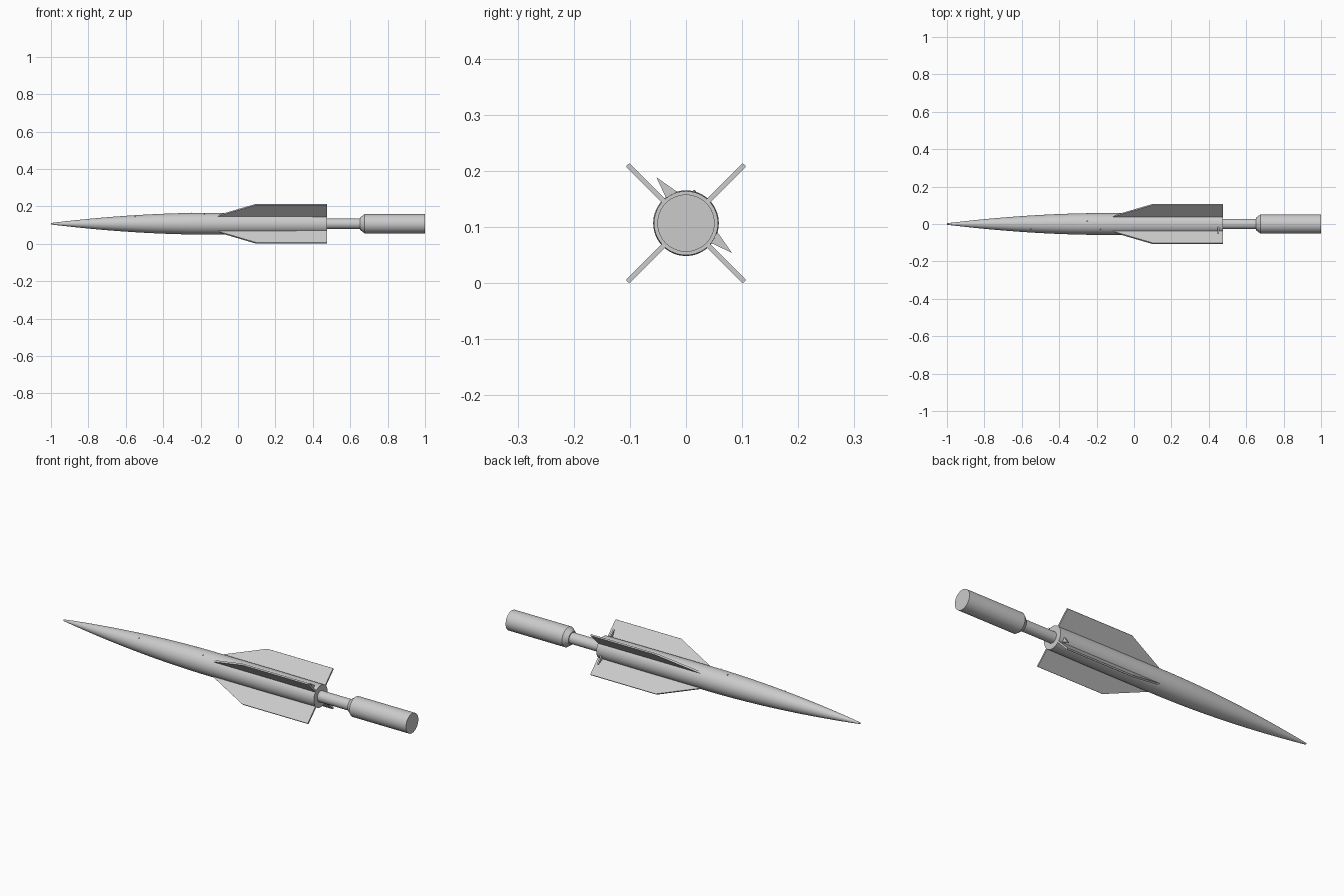
import bpy, bmesh, math
from mathutils import Matrix, Vector

cube = bpy.data.objects.get("Cube")
if cube:
    bpy.data.objects.remove(cube)

AXIS_Z = 0.107
BODY_R = 0.0585
TAIL_X = 0.475

grey = bpy.data.materials.new("light grey")
grey.use_nodes = True
grey.diffuse_color = (0.6, 0.6, 0.6, 1)
grey.node_tree.nodes["Principled BSDF"].inputs["Base Color"].default_value = (0.6, 0.6, 0.6, 1)


def make_object(name, bm, smooth=False):
    """Finish a mesh drawn around the x axis and lift it to the missile axis."""
    bmesh.ops.recalc_face_normals(bm, faces=bm.faces)
    mesh = bpy.data.meshes.new(name)
    bm.to_mesh(mesh)
    bm.free()
    mesh.materials.append(grey)
    obj = bpy.data.objects.new(name, mesh)
    obj.location.z = AXIS_Z
    bpy.context.collection.objects.link(obj)
    if smooth:
        bpy.ops.object.select_all(action="DESELECT")
        obj.select_set(True)
        bpy.context.view_layer.objects.active = obj
        bpy.ops.object.shade_smooth_by_angle(angle=math.radians(30))
    return obj


def lathe(name, profile, sides=64):
    """Turn (x, radius) points around the x axis and cap both ends."""
    bm = bmesh.new()
    rings = []
    for x, r in profile:
        angles = [math.tau * i / sides for i in range(sides)]
        rings.append([bm.verts.new((x, r * math.cos(a), r * math.sin(a))) for a in angles])
    for a, b in zip(rings, rings[1:]):
        for i in range(sides):
            j = (i + 1) % sides
            bm.faces.new((a[i], a[j], b[j], b[i]))
    bm.faces.new(rings[0])
    bm.faces.new(rings[-1])
    return make_object(name, bm, True)


def plate(name, outline, thickness, direction, turn=0, bevel=0):
    """Extrude an outline along a direction, then turn it about the x axis."""
    bm = bmesh.new()
    offset = Vector(direction) * thickness
    face = bm.faces.new([bm.verts.new(Vector(p) - offset / 2) for p in outline])
    moved = bmesh.ops.extrude_face_region(bm, geom=[face])["geom"]
    bmesh.ops.translate(bm, verts=[v for v in moved if isinstance(v, bmesh.types.BMVert)], vec=offset)
    if bevel:
        long_edges = [e for e in bm.edges
                      if abs((e.verts[0].co - e.verts[1].co).normalized().dot(Vector(direction))) < 0.5
                      and min(v.co.z for v in e.verts) > BODY_R]
        bmesh.ops.bevel(bm, geom=long_edges, offset=bevel, segments=2, affect="EDGES", profile=0.5)
    bmesh.ops.rotate(bm, verts=bm.verts, matrix=Matrix.Rotation(turn, 3, "X"))
    return make_object(name, bm)


# Pointed nose running into the straight body
nose = []
for i in range(25):
    t = 1 - i / 24
    nose.append((-0.15 - 0.85 * t, 0.004 + (BODY_R - 0.004) * (1 - t ** 1.9)))
lathe("body", nose + [(0.2, BODY_R), (TAIL_X, 0.057)])

# Tail rod and rear cylinder with a conical shoulder
lathe("tail_rod", [(TAIL_X - 0.03, 0.028), (0.66, 0.028)])
lathe("rear_cylinder", [(0.652, 0.033), (0.656, 0.036), (0.676, 0.051), (1.0, 0.051)])

# Four swept fins in a diagonal cross
fin = [(-0.12, 0, 0.045), (-0.12, 0, 0.056), (0.1, 0, 0.1475), (TAIL_X, 0, 0.1475), (TAIL_X, 0, 0.045)]
for i, side in enumerate(("upper_right", "lower_right", "lower_left", "upper_left")):
    plate(side + "_fin", fin, 0.009, (0, 1, 0), math.radians(45 + 90 * i), 0.003)

# Two small pointed tabs near the tail, mirrored across the diagonal
tab = [(-0.053, 0.082), (-0.016, 0.056), (-0.035, 0.044)]
for name, points in (("upper_tab", tab), ("lower_tab", [(z, y) for y, z in tab])):
    plate(name, [(0.45, y, z) for y, z in points], 0.008, (1, 0, 0))

# Tiny studs on the skin
for i, (x, angle, r) in enumerate(((-0.55, 125, 0.046), (-0.25, 75, 0.058), (-0.18, 120, 0.058))):
    a = math.radians(angle)
    bm = bmesh.new()
    bmesh.ops.create_uvsphere(bm, u_segments=12, v_segments=6, radius=0.003)
    bmesh.ops.translate(bm, verts=bm.verts, vec=(x, r * math.cos(a), r * math.sin(a)))
    make_object(f"stud_{i + 1}", bm, True)
